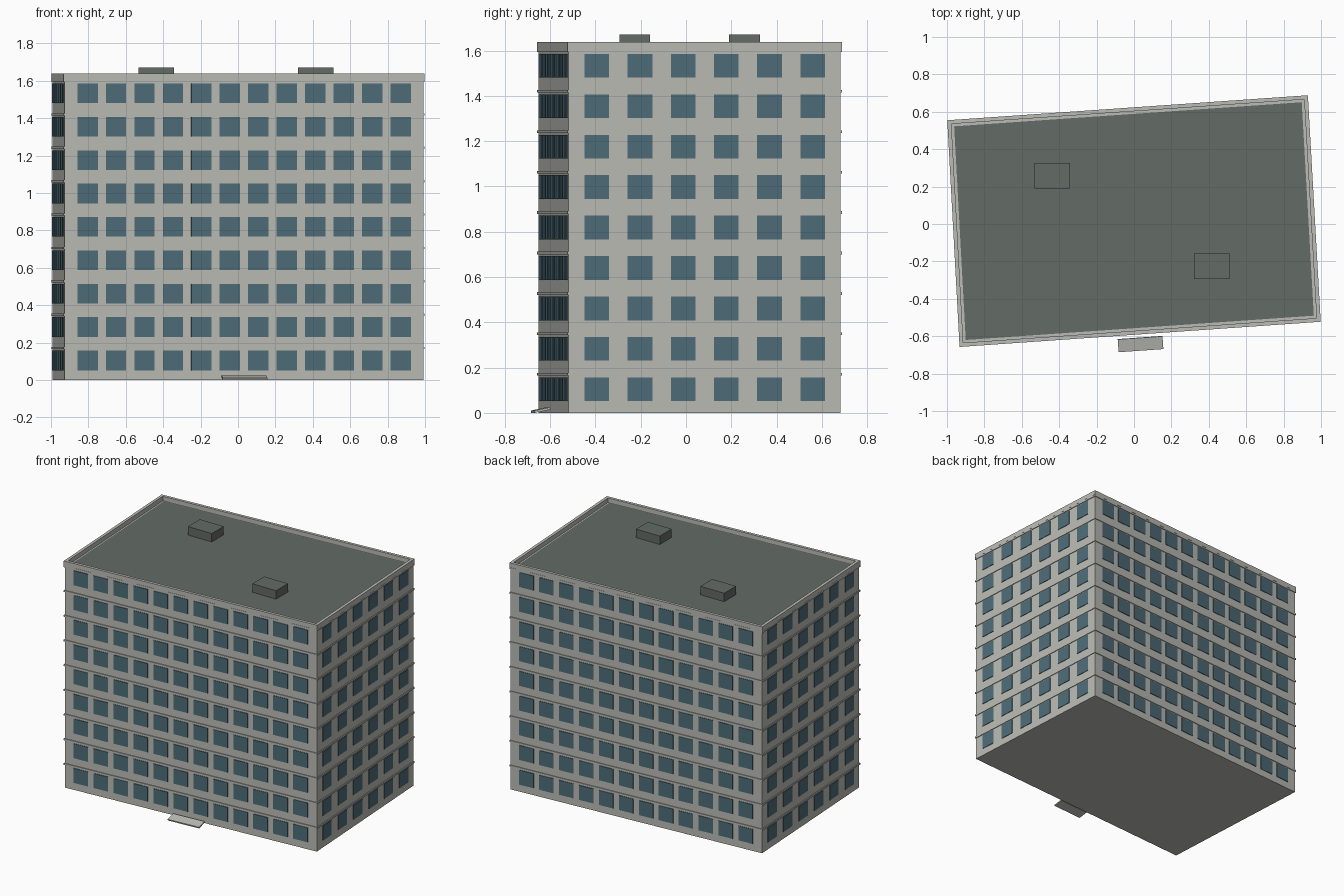
import bpy
import bmesh
import math
from mathutils import Vector, Matrix

cube = bpy.data.objects.get("Cube")
if cube:
    bpy.data.objects.remove(cube, do_unlink=True)

FLOORS, PITCH = 9, 0.1785
WALL_TOP, PARAPET_TOP = 1.605, 1.638
# Slightly skewed footprint, counter-clockwise from the front right-hand corner
FOOTPRINT = [Vector(p) for p in
             ((-0.928, -0.652), (0.993, -0.518), (0.925, 0.683), (-0.993, 0.55))]


def material(name, colour):
    mat = bpy.data.materials.new(name)
    mat.use_nodes = True
    mat.diffuse_color = (*colour, 1)
    mat.node_tree.nodes["Principled BSDF"].inputs["Base Color"].default_value = (*colour, 1)
    return mat


concrete = material("pale concrete", (0.50, 0.50, 0.465))
roofing = material("dark roofing", (0.125, 0.145, 0.132))
glass = material("blue glass", (0.075, 0.15, 0.19))


def finish(name, bm, mat):
    bmesh.ops.recalc_face_normals(bm, faces=bm.faces)
    mesh = bpy.data.meshes.new(name)
    bm.to_mesh(mesh)
    bm.free()
    mesh.materials.append(mat)
    obj = bpy.data.objects.new(name, mesh)
    bpy.context.collection.objects.link(obj)
    return obj


def offset(poly, d):
    """Move every edge of a polygon outward by d."""
    out = []
    for i, p in enumerate(poly):
        a = (p - poly[i - 1]).normalized()
        b = (poly[(i + 1) % len(poly)] - p).normalized()
        na, nb = Vector((a.y, -a.x)), Vector((b.y, -b.x))
        out.append(p + (na + nb) * d / (1 + na.dot(nb)))
    return out


def loop(bm, poly, z):
    return [bm.verts.new((p.x, p.y, z)) for p in poly]


def bridge(bm, a, b):
    for i in range(len(a)):
        j = (i + 1) % len(a)
        bm.faces.new((a[i], a[j], b[j], b[i]))


def prism(name, poly, z0, z1, mat):
    bm = bmesh.new()
    low, high = loop(bm, poly, z0), loop(bm, poly, z1)
    bridge(bm, low, high)
    bm.faces.new(low)
    bm.faces.new(high)
    return finish(name, bm, mat)


def ring(name, outer, inner, z0, z1, mat):
    bm = bmesh.new()
    loops = [loop(bm, p, z) for p, z in ((outer, z0), (outer, z1), (inner, z1), (inner, z0))]
    for i in range(4):
        bridge(bm, loops[i], loops[(i + 1) % 4])
    return finish(name, bm, mat)


def add_box(bm, centre, size, rotation=Matrix()):
    bmesh.ops.create_cube(bm, size=1, matrix=Matrix.Translation(centre) @ rotation
                          @ Matrix.Diagonal((*size, 1)))


# Main block, parapet and roof covering
prism("walls", FOOTPRINT, 0, WALL_TOP, concrete)
rim = offset(FOOTPRINT, 0.005)
ring("parapet", rim, offset(FOOTPRINT, -0.016), WALL_TOP, PARAPET_TOP, concrete)
prism("roof_covering", offset(FOOTPRINT, -0.03), WALL_TOP, WALL_TOP + 0.004, roofing)

# Thin ledge at every floor line
for floor in range(1, FLOORS + 1):
    z = floor * PITCH
    ring(f"floor_ledge_{floor}", rim, FOOTPRINT, z - 0.014, z - 0.002, concrete)

# Window panes, evenly spaced along each wall
MARGIN, PANE_W, PANE_H, SILL = 0.124, 0.109, 0.105, 0.052
for i, (side, columns) in enumerate((("front", 12), ("left", 6), ("back", 12), ("right", 6))):
    start, end = FOOTPRINT[i], FOOTPRINT[(i + 1) % 4]
    along = (end - start).normalized()
    step = ((end - start).length - 2 * MARGIN) / (columns - 1)
    turn = Matrix.Rotation(math.atan2(along.y, along.x), 4, 'Z')
    bm = bmesh.new()
    for floor in range(FLOORS):
        for column in range(columns):
            p = start + along * (MARGIN + step * column)
            add_box(bm, (p.x, p.y, floor * PITCH + SILL + PANE_H / 2),
                    (PANE_W, 0.008, PANE_H), turn)
    finish(f"{side}_windows", bm, glass)

# Rooftop plant boxes
for name, x, y in (("rear_roof_box", -0.438, 0.258), ("front_roof_box", 0.415, -0.226)):
    bm = bmesh.new()
    add_box(bm, (x, y, (WALL_TOP + 1.67) / 2), (0.19, 0.136, 1.67 - WALL_TOP))
    finish(name, bm, roofing)

# Sloping entrance slab in front of the door
bm = bmesh.new()
slope = Matrix.Rotation(math.radians(4), 4, 'Z') @ Matrix.Rotation(math.radians(12), 4, 'X')
add_box(bm, (0.035, -0.642, 0.0125), (0.24, 0.07, 0.01), slope)
finish("entrance_slab", bm, concrete)
